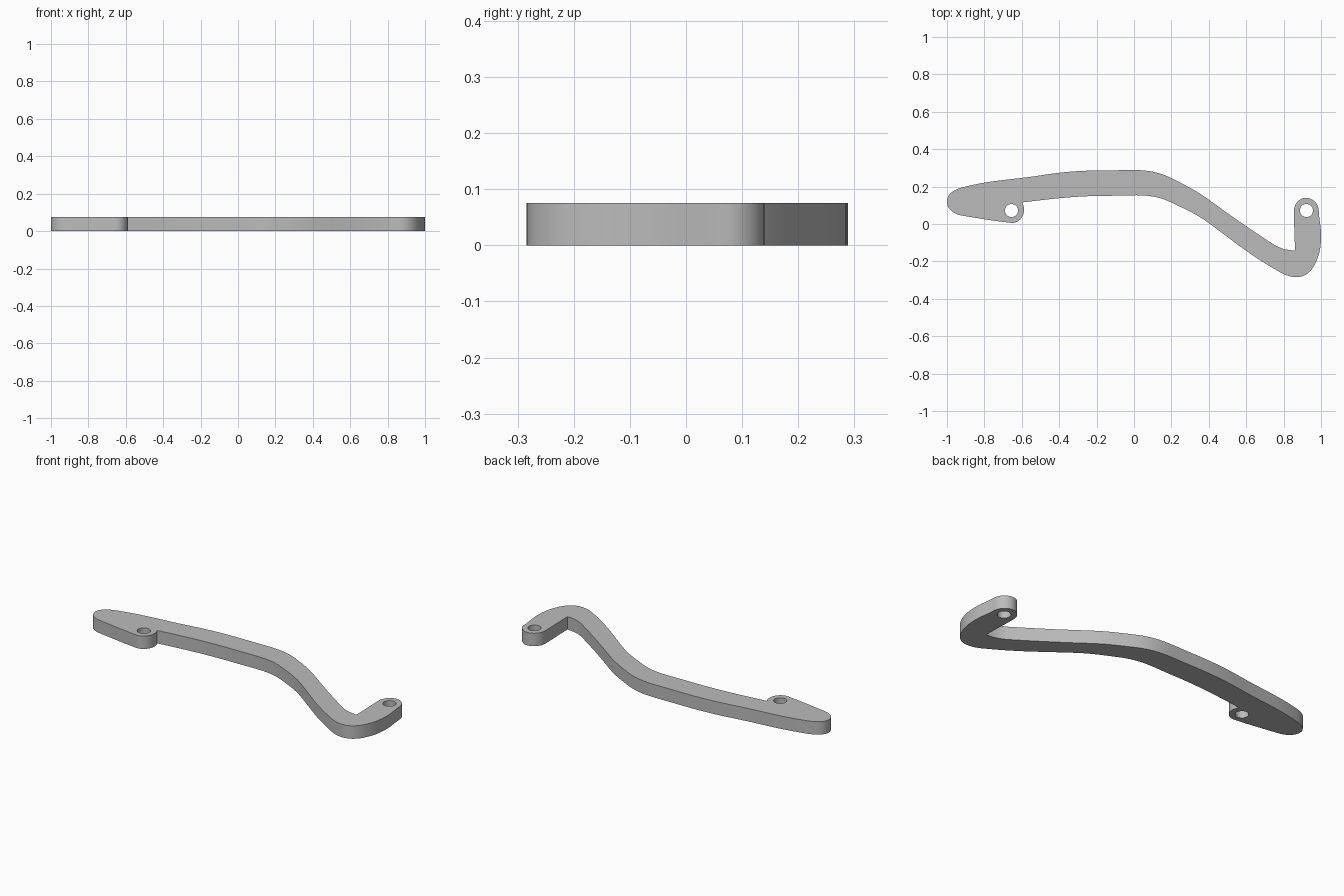
import bpy
from math import radians, cos, sin
from mathutils import Vector

cube = bpy.data.objects.get("Cube")
if cube:
    bpy.data.objects.remove(cube, do_unlink=True)

THICK = 0.075

metal = bpy.data.materials.new("plain_grey")
metal.use_nodes = True
GREY = (0.5, 0.5, 0.5, 1)
metal.diffuse_color = GREY
metal.node_tree.nodes["Principled BSDF"].inputs["Base Color"].default_value = GREY

# Clockwise outline anchors: x, y, heading in degrees (second heading at corners)
OUTLINE = [
    (-1, .12, 90), (-.92, .195, 15), (-.5, .26, 9), (-.12, .287, 0),
    (.2, .245, -27), (.4, .13, -36), (.74, -.105, -33),
    (.86, -.143, -5, 90), (.855, .07, 90), (.92, .14, 0), (.988, .07, -88),
    (1, -.06, -90), (.97, -.21, -115), (.87, -.284, 180), (.75, -.24, 150),
    (.4, .005, 144), (.2, .115, 154), (-.12, .151, 180),
    (-.6, .115, 187, -55), (-.588, .075, -90), (-.655, .006, 174),
    (-.92, .045, 171),
]


def add_loop(curve, anchors):
    """Closed bezier loop whose handles follow each anchor's heading."""
    spline = curve.splines.new("BEZIER")
    spline.bezier_points.add(len(anchors) - 1)
    spline.use_cyclic_u = True
    spline.resolution_u = 10
    pts = [Vector((a[0], a[1], 0)) for a in anchors]
    for i, (a, bp) in enumerate(zip(anchors, spline.bezier_points)):
        before = (pts[i] - pts[i - 1]).length * .38
        after = (pts[(i + 1) % len(pts)] - pts[i]).length * .38
        t_in, t_out = radians(a[2]), radians(a[-1])
        bp.handle_left_type = bp.handle_right_type = "FREE"
        bp.co = pts[i]
        bp.handle_left = pts[i] - Vector((cos(t_in), sin(t_in), 0)) * before
        bp.handle_right = pts[i] + Vector((cos(t_out), sin(t_out), 0)) * after


def circle(x, y, r):
    return [(x + r * cos(radians(d)), y + r * sin(radians(d)), d + 90)
            for d in range(0, 360, 90)]


# Flat lever plate with a pin hole at each end
curve = bpy.data.curves.new("lever_plate", "CURVE")
curve.dimensions = "2D"
curve.fill_mode = "BOTH"
curve.extrude = THICK / 2
add_loop(curve, OUTLINE)
add_loop(curve, circle(-.655, .072, .035))
add_loop(curve, circle(.922, .072, .035))
curve.materials.append(metal)

plate = bpy.data.objects.new("lever_plate", curve)
bpy.context.collection.objects.link(plate)
plate.location.z = THICK / 2
bpy.ops.object.select_all(action="DESELECT")
plate.select_set(True)
bpy.context.view_layer.objects.active = plate
bpy.ops.object.convert(target="MESH")

# Weld the caps to the rim, then smooth the curved walls only
bpy.ops.object.mode_set(mode="EDIT")
bpy.ops.mesh.select_all(action="SELECT")
bpy.ops.mesh.remove_doubles(threshold=0.0001)
bpy.ops.mesh.normals_make_consistent(inside=False)
bpy.ops.object.mode_set(mode="OBJECT")
bpy.ops.object.shade_smooth_by_angle(angle=radians(35))
